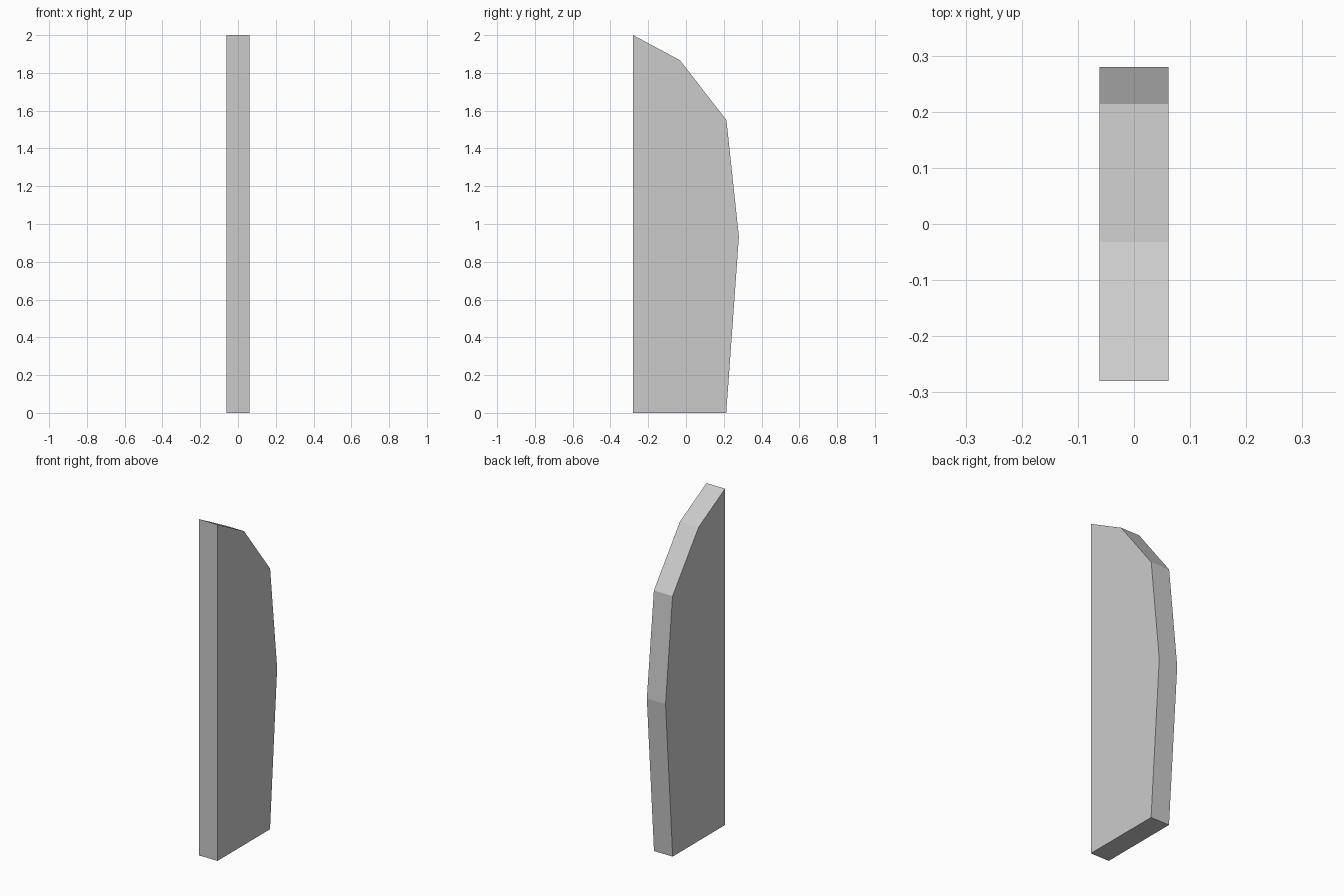
import bpy
import bmesh

if "Cube" in bpy.data.objects:
    bpy.data.objects.remove(bpy.data.objects["Cube"])

HALF_WIDTH = 0.0615

# Side outline of the panel as (y, z): straight front, faceted curved back
PROFILE = [(-0.28, 0.0), (0.213, 0.0), (0.28, 0.933),
           (0.214, 1.55), (-0.032, 1.867), (-0.28, 2.0)]


def extruded_panel(name, profile, half_width):
    bm = bmesh.new()
    side = bm.faces.new([bm.verts.new((-half_width, y, z)) for y, z in profile])
    result = bmesh.ops.extrude_face_region(bm, geom=[side], use_keep_orig=True)
    moved = [g for g in result["geom"] if isinstance(g, bmesh.types.BMVert)]
    bmesh.ops.translate(bm, verts=moved, vec=(2 * half_width, 0, 0))
    bmesh.ops.recalc_face_normals(bm, faces=bm.faces[:])
    mesh = bpy.data.meshes.new(name)
    bm.to_mesh(mesh)
    bm.free()
    obj = bpy.data.objects.new(name, mesh)
    bpy.context.collection.objects.link(obj)
    return obj


# Single upright slab with flat faces
extruded_panel("curved_panel", PROFILE, HALF_WIDTH)
